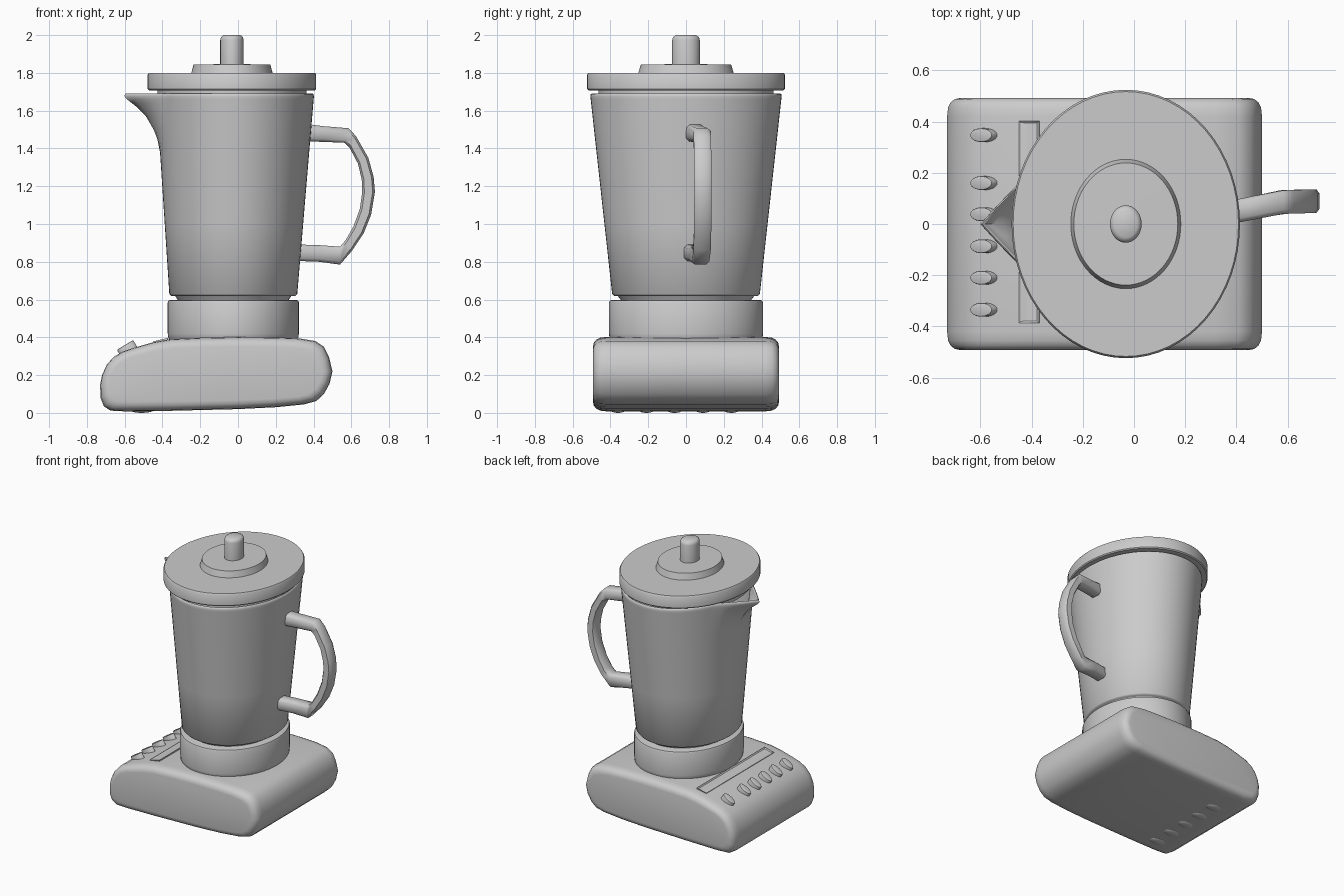
import bpy, bmesh, math
from mathutils import Vector, Matrix

if "Cube" in bpy.data.objects:
    bpy.data.objects.remove(bpy.data.objects["Cube"])

CX = -0.025   # x of the jug axis
RATIO = 1.175  # the round parts are ellipses, wider in y


def finish(bm, name, angle=40):
    bmesh.ops.recalc_face_normals(bm, faces=bm.faces)
    me = bpy.data.meshes.new(name)
    bm.to_mesh(me)
    bm.free()
    ob = bpy.data.objects.new(name, me)
    bpy.context.collection.objects.link(ob)
    bpy.ops.object.select_all(action='DESELECT')
    ob.select_set(True)
    bpy.context.view_layer.objects.active = ob
    bpy.ops.object.shade_smooth_by_angle(angle=math.radians(angle))
    return ob


def loft(name, rings, angle=40):
    """Skin a list of closed rings and cap both ends."""
    bm = bmesh.new()
    vs = [[bm.verts.new(p) for p in r] for r in rings]
    n = len(rings[0])
    for a, b in zip(vs, vs[1:]):
        for i in range(n):
            j = (i + 1) % n
            bm.faces.new((a[i], a[j], b[j], b[i]))
    bm.faces.new(vs[0])
    bm.faces.new(vs[-1])
    return finish(bm, name, angle)


def ellipse(rx, ry, z, cx=CX, n=64):
    return [(cx + rx * math.cos(2 * math.pi * i / n),
             ry * math.sin(2 * math.pi * i / n), z) for i in range(n)]


def turned(name, profile, cx=CX, n=64, angle=40):
    return loft(name, [ellipse(r, r * RATIO, z, cx, n) for r, z in profile], angle)


def lerp_table(table, t):
    if t <= table[0][0]:
        return table[0][1]
    for (a, va), (b, vb) in zip(table, table[1:]):
        if t <= b:
            return va + (vb - va) * (t - a) / (b - a)
    return table[-1][1]


# Base: side profile swept along y with rounded ends
side = [(-0.73, 0.15), (-0.72, 0.20), (-0.695, 0.255), (-0.66, 0.295), (-0.61, 0.325),
        (-0.54, 0.348), (-0.45, 0.374), (-0.36, 0.39), (-0.2, 0.398), (0, 0.402),
        (0.2, 0.40), (0.32, 0.395), (0.41, 0.38), (0.455, 0.35), (0.482, 0.295),
        (0.50, 0.22), (0.485, 0.155), (0.455, 0.10), (0.415, 0.063), (0.35, 0.045),
        (0.2, 0.03), (0, 0.02), (-0.36, 0.011), (-0.6, 0.008), (-0.675, 0.012),
        (-0.71, 0.035), (-0.728, 0.08)]
ends = [(0.492, 0.05), (0.488, 0.03), (0.475, 0.014), (0.455, 0.004), (0.42, 0)]
sections = [(-y, d) for y, d in ends] + [(y, d) for y, d in reversed(ends)]
loft("base", [[(-0.115 + (x + 0.115) * (1 - d / 0.615), y,
                0.205 + (z - 0.205) * (1 - d / 0.195)) for x, z in side]
              for y, d in sections], 50)

# Raised bumps under the base
for i in range(5):
    bm = bmesh.new()
    bmesh.ops.create_uvsphere(bm, u_segments=20, v_segments=10, radius=1,
                              matrix=Matrix.Translation((-0.51, -0.36 + 0.15 * i, 0.02))
                              @ Matrix.Diagonal((0.07, 0.045, 0.02, 1)))
    finish(bm, "underside_bump")

# Row of oval push buttons on the sloped panel
tilt = Matrix.Rotation(math.radians(-31), 4, 'Y')
for y in (-0.335, -0.21, -0.087, 0.038, 0.16, 0.347):
    bm = bmesh.new()
    bmesh.ops.create_cone(bm, cap_ends=True, segments=24, radius1=1, radius2=1, depth=0.06)
    top = [e for e in bm.edges if all(v.co.z > 0 for v in e.verts)]
    bmesh.ops.transform(bm, verts=bm.verts, matrix=Matrix.Diagonal((0.05, 0.027, 1, 1)))
    bmesh.ops.bevel(bm, geom=top, offset=0.005, segments=2, affect='EDGES', profile=0.5)
    bmesh.ops.transform(bm, verts=bm.verts, matrix=Matrix.Translation((-0.583, y, 0.334)) @ tilt)
    finish(bm, "button")

# Display strip with a recessed face
bm = bmesh.new()
bmesh.ops.create_cube(bm, size=1, matrix=Matrix.Diagonal((0.08, 0.79, 0.03, 1)))
bm.normal_update()
face = [f for f in bm.faces if f.normal.z > 0.9]
bmesh.ops.inset_region(bm, faces=face, thickness=0.012)
bmesh.ops.translate(bm, verts=face[0].verts, vec=(0, 0, -0.006))
bmesh.ops.transform(bm, verts=bm.verts, matrix=Matrix.Translation((-0.407, 0.008, 0.373))
                    @ Matrix.Rotation(math.radians(-13), 4, 'Y'))
finish(bm, "display_strip", 30)

# Collar that holds the jug, and the jug's foot
turned("collar", [(0.335, 0.38), (0.345, 0.40), (0.347, 0.42), (0.347, 0.585),
                  (0.343, 0.594), (0.335, 0.597)])
turned("jug_foot", [(0.285, 0.58), (0.295, 0.60), (0.315, 0.63)])

# Jug: hollow tapered wall with the spout drawn out of the -x side
spout = [(1.38, 0), (1.45, 0.01), (1.5, 0.026), (1.57, 0.062), (1.62, 0.108),
         (1.66, 0.157), (1.675, 0.168), (1.69, 0.17)]


def jug_ring(z, inset):
    t = (z - 0.62) / 1.07
    ring = ellipse(0.338 + 0.08 * t - inset, 0.39 + 0.118 * t - inset, z, CX + 0.01 * t)
    pull = lerp_table(spout, z)
    out = []
    for x, y, zz in ring:
        w = max(0, 1 - abs(y) / 0.22) if x < 0 else 0
        out.append((x - pull * w ** 1.15, y, zz))
    return out


heights = [0.63, 1.0, 1.38, 1.45, 1.5, 1.535, 1.57, 1.6, 1.62, 1.64, 1.66, 1.675]
rings = [jug_ring(0.62, 0.008)] + [jug_ring(z, 0) for z in heights]
rings += [jug_ring(1.687, 0.003), jug_ring(1.692, 0.01), jug_ring(1.687, 0.018)]
rings += [jug_ring(z, 0.02) for z in reversed(heights[1:])] + [jug_ring(0.65, 0.02)]
loft("jug", rings, 50)

# Lid: plug, thick disc and raised centre
turned("lid", [(0.38, 1.65), (0.395, 1.655), (0.395, 1.708), (0.44, 1.708), (0.446, 1.715),
               (0.446, 1.79), (0.440, 1.80), (0.215, 1.80), (0.203, 1.845), (0.06, 1.846)],
       -0.032)
turned("lid_knob", [(0.062, 1.83), (0.062, 1.975), (0.058, 1.99), (0.045, 2.0)], -0.032, 32)

# Handle: chamfered section following inner and outer edges, offset in y
outer = [(0.36, 1.53), (0.45, 1.518), (0.585, 1.507), (0.625, 1.465), (0.69, 1.35),
         (0.718, 1.25), (0.725, 1.17), (0.705, 1.05), (0.665, 0.95), (0.605, 0.86),
         (0.54, 0.785), (0.43, 0.80), (0.30, 0.805)]
inner = [(0.36, 1.437), (0.45, 1.435), (0.565, 1.43), (0.59, 1.405), (0.635, 1.32),
         (0.655, 1.235), (0.657, 1.165), (0.645, 1.08), (0.61, 0.985), (0.57, 0.915),
         (0.54, 0.88), (0.43, 0.888), (0.30, 0.892)]
section = [(-0.5, -0.32), (-0.32, -0.5), (0.32, -0.5), (0.5, -0.32),
           (0.5, 0.32), (0.32, 0.5), (-0.32, 0.5), (-0.5, 0.32)]
rings = []
for o, i in zip(outer, inner):
    po, pi = Vector((o[0], 0, o[1])), Vector((i[0], 0, i[1]))
    mid, across = (po + pi) / 2, po - pi
    y = lerp_table([(0.30, 0.03), (0.40, 0.05), (0.58, 0.086), (0.72, 0.09)], mid.x)
    rings.append([mid + across * a + Vector((0, y + 0.092 * b, 0)) for a, b in section])
loft("handle", rings, 50)
